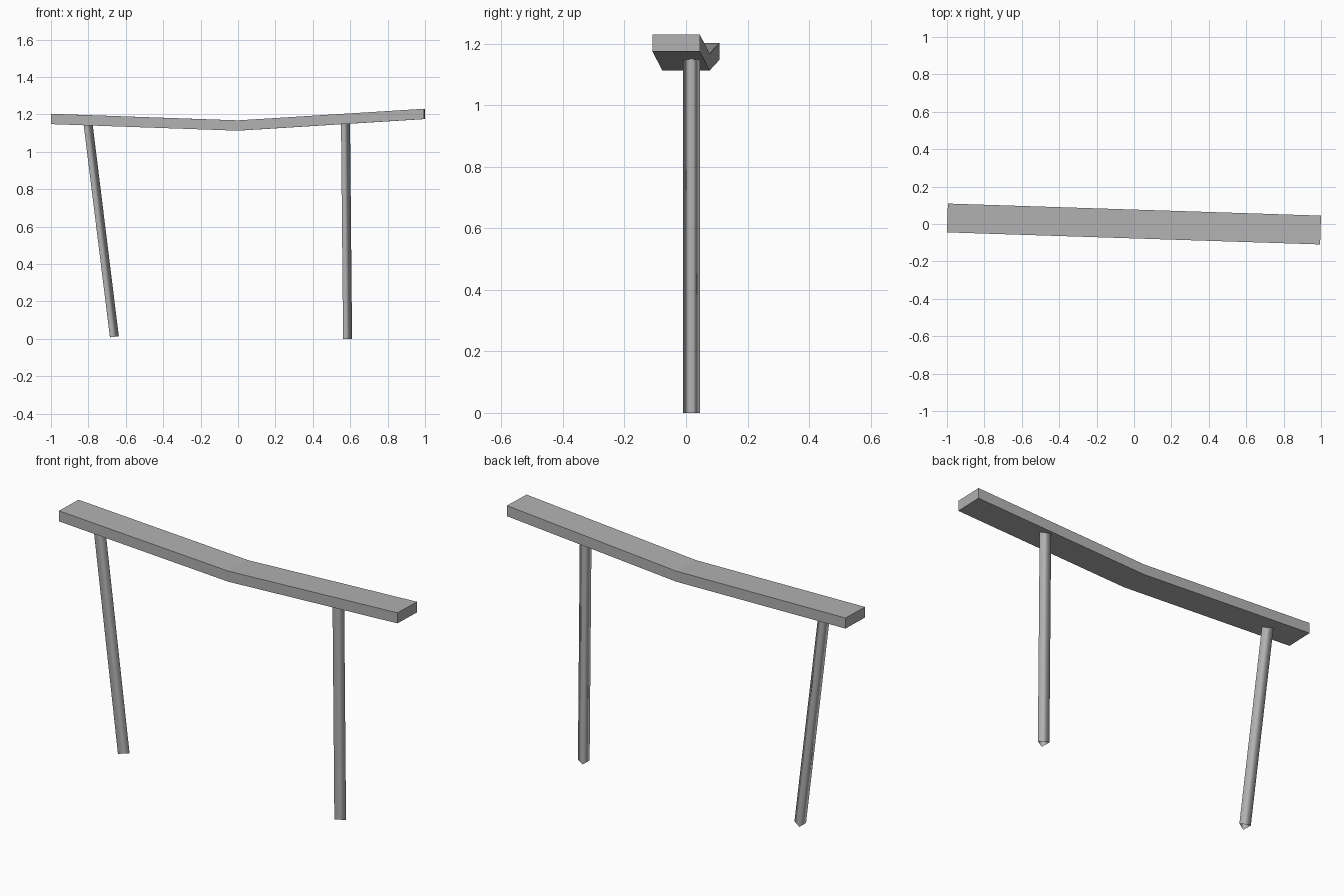
import bpy
import bmesh
from math import radians
from mathutils import Vector, Matrix

if "Cube" in bpy.data.objects:
    bpy.data.objects.remove(bpy.data.objects["Cube"])

# Mid grey shared by all parts
grey = bpy.data.materials.new("grey")
grey.diffuse_color = (0.445, 0.445, 0.445, 1)
grey.use_nodes = True
grey.node_tree.nodes["Principled BSDF"].inputs["Base Color"].default_value = grey.diffuse_color


def add_object(name, bm):
    bmesh.ops.recalc_face_normals(bm, faces=bm.faces)
    mesh = bpy.data.meshes.new(name)
    bm.to_mesh(mesh)
    bm.free()
    mesh.materials.append(grey)
    obj = bpy.data.objects.new(name, mesh)
    bpy.context.collection.objects.link(obj)
    return obj


def plank(name, line, thickness, width, yaw):
    """Extrude a bent side profile across its width."""
    outline = line + [(x, z + thickness) for x, z in reversed(line)]
    bm = bmesh.new()
    rings = [[bm.verts.new((x, y, z)) for x, z in outline]
             for y in (-width / 2, width / 2)]
    count, last = len(outline), len(outline) - 1
    for i in range(count):
        j = (i + 1) % count
        bm.faces.new((rings[0][i], rings[0][j], rings[1][j], rings[1][i]))
    for ring in rings:
        for i in range(len(line) - 1):
            bm.faces.new((ring[i], ring[i + 1], ring[last - i - 1], ring[last - i]))
    obj = add_object(name, bm)
    obj.rotation_euler.z = yaw
    return obj


def post(name, foot, head, radius):
    """Open three-sided, smooth-shaded post, one edge facing +x."""
    foot, head = Vector(foot), Vector(head)
    axis = head - foot
    bm = bmesh.new()
    bmesh.ops.create_cone(bm, cap_ends=False, segments=3, radius1=radius,
                          radius2=radius, depth=axis.length,
                          matrix=Matrix.Rotation(radians(-90), 4, 'Z'))
    for face in bm.faces:
        face.smooth = True
    tilt = Vector((0, 0, 1)).rotation_difference(axis).to_matrix().to_4x4()
    bm.transform(Matrix.Translation((foot + head) / 2) @ tilt)
    return add_object(name, bm)


# Sagging top board, slightly turned
plank("top_board", [(-0.998, 1.148), (0, 1.113), (0.998, 1.175)],
      0.055, 0.154, radians(-1.85))

# Two posts, the left one leaning
post("left_post", (-0.669, 0.018, 0.010), (-0.811, 0.018, 1.16), 0.032)
post("right_post", (0.578, 0.018, 0.0), (0.567, 0.018, 1.165), 0.032)
